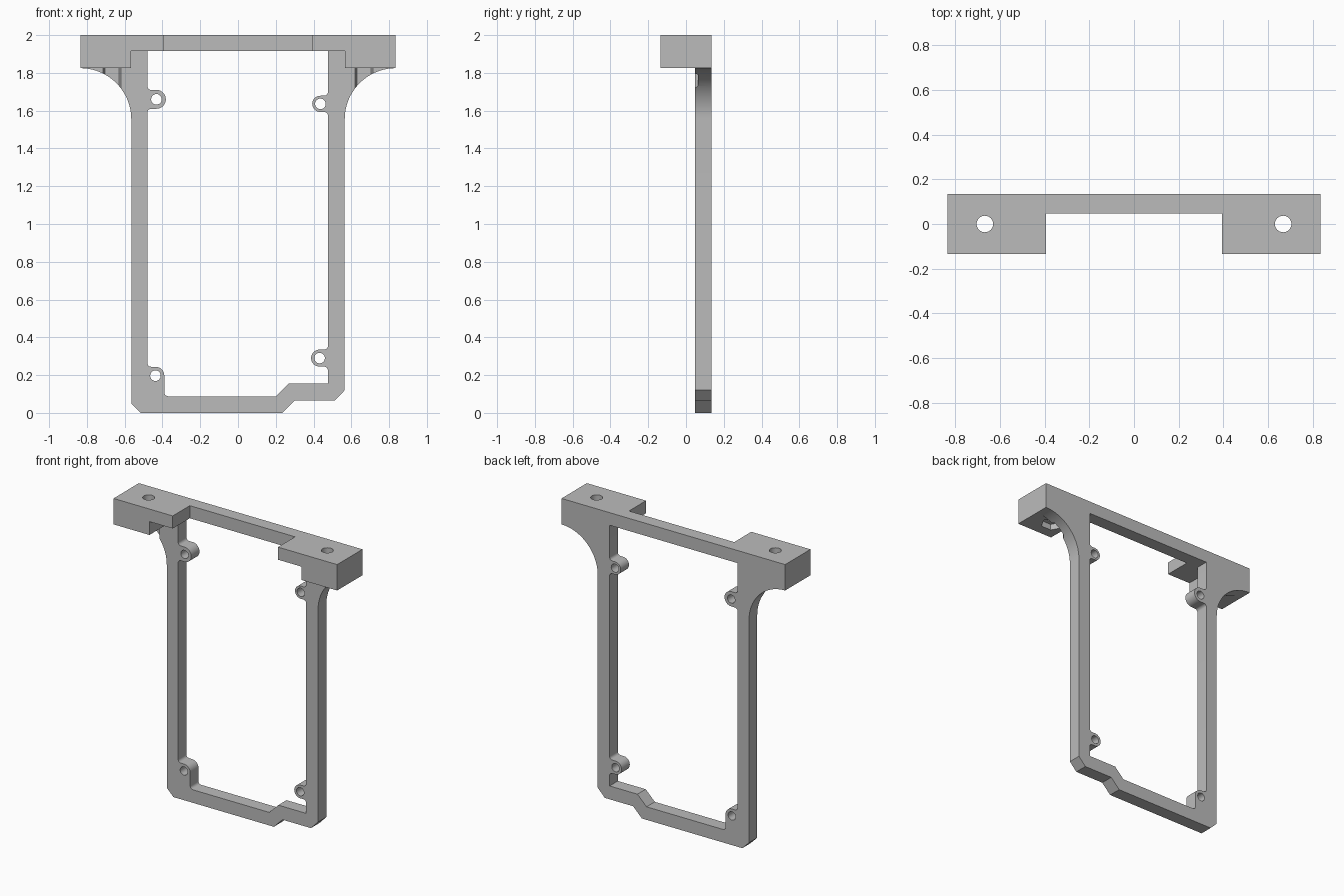
import bpy, bmesh
from math import pi, sin, cos
from mathutils import Matrix

cube = bpy.data.objects.get("Cube")
if cube:
    bpy.data.objects.remove(cube)

FRONT, MID, BACK = -0.135, 0.047, 0.135   # depth planes
HALF, TOP, UNDER, SILL = 0.835, 2.0, 1.825, 1.915
SCREW_X = 0.667

grey = bpy.data.materials.new("plain grey")
grey.use_nodes = True
grey.diffuse_color = (0.5, 0.5, 0.5, 1)
grey.node_tree.nodes["Principled BSDF"].inputs["Base Color"].default_value = (0.5, 0.5, 0.5, 1)


def arc(cx, cz, r, start, end, steps=8):
    """Points along an arc, angles in units of pi."""
    angles = [pi * (start + (end - start) * i / steps) for i in range(steps + 1)]
    return [(cx + r * cos(a), cz + r * sin(a)) for a in angles]


def add_object(name, bm):
    bmesh.ops.recalc_face_normals(bm, faces=bm.faces)
    mesh = bpy.data.meshes.new(name)
    bm.to_mesh(mesh)
    bm.free()
    mesh.materials.append(grey)
    obj = bpy.data.objects.new(name, mesh)
    bpy.context.collection.objects.link(obj)
    return obj


def plate(name, loops, y0, y1):
    """Extrude an outline with holes (x, z loops) along the depth."""
    bm = bmesh.new()
    edges = []
    for loop in loops:
        verts = [bm.verts.new((x, y0, z)) for x, z in loop]
        edges += [bm.edges.new((v, verts[i - 1])) for i, v in enumerate(verts)]
    bmesh.ops.triangle_fill(bm, edges=edges, use_beauty=True, normal=(0, -1, 0))
    bmesh.ops.dissolve_limit(bm, angle_limit=0.01, verts=[], edges=bm.edges)
    side = bmesh.ops.extrude_face_region(bm, geom=bm.faces[:])["geom"]
    moved = [g for g in side if isinstance(g, bmesh.types.BMVert)]
    bmesh.ops.translate(bm, verts=moved, vec=(0, y1 - y0, 0))
    return add_object(name, bm)


def post(name, x, r, sides, z0, z1):
    """Upright prism used as a cutter."""
    bm = bmesh.new()
    place = Matrix.Translation((x, 0, (z0 + z1) / 2)) @ Matrix.Rotation(pi / 2, 4, 'Z')
    bmesh.ops.create_cone(bm, cap_ends=True, segments=sides, radius1=r, radius2=r,
                          depth=z1 - z0, matrix=place)
    obj = add_object(name, bm)
    obj.hide_render = True
    obj.hide_set(True)
    return obj


def cut(obj, cutter):
    mod = obj.modifiers.new(cutter.name, 'BOOLEAN')
    mod.operation, mod.solver, mod.object = 'DIFFERENCE', 'EXACT', cutter


def boss(wall, cx, cz, r, f=0.02):
    """Window edge going down a left wall around a screw boss."""
    return (arc(wall + f, cz + r + f, f, 1, 1.5, 5) + arc(cx, cz, r, 0.5, -0.5, 16)
            + arc(wall + f, cz - r - f, f, 0.5, 1, 5))


def mirror(points):
    return [(-x, z) for x, z in reversed(points)]


# Outer outline: wide top, curved shoulders, chamfered and stepped bottom
shoulder = arc(-HALF, 1.555, 0.27, 0.5, 0, 20)
outer = [(-HALF, TOP)] + shoulder + [
    (-0.565, 0.05), (-0.515, 0), (0.235, 0), (0.3, 0.065), (0.512, 0.065), (0.565, 0.12),
] + mirror(shoulder) + [(HALF, TOP)]

# Window outline, with the four screw bosses growing from its walls
low_x, low_z, low_r, f = -0.437, 0.197, 0.047, 0.02
window = [(-0.48, SILL)] + boss(-0.48, -0.432, 1.66, 0.05)
window += arc(-0.48 + f, low_z + low_r + f, f, 1, 1.5, 5)
window += arc(low_x, low_z, low_r, 0.5, 0, 8)
window += arc(low_x + low_r + f, 0.088 + f, f, 1, 1.5, 5)
window += [(0.2, 0.088), (0.268, 0.155), (0.476, 0.155)]
window += mirror(boss(-0.476, -0.432, 0.29, 0.045))
window += mirror(boss(-0.476, -0.436, 1.636, 0.043))
window += [(0.476, SILL)]

# Screw holes through the bosses
holes = [arc(x, z, 0.028, 0, 2 * 23 / 24, 23) for x, z in
         [(-0.432, 1.66), (0.436, 1.636), (0.432, 0.29), (low_x, low_z)]]
frame = plate("frame", [outer, window] + holes, MID, BACK)

# Mounting blocks with a stepped underside, screw hole and nut recess
parts = [frame]
for side, name in ((-1, "right"), (1, "left")):
    step = 0.567 * side
    inner = 0.393 * side
    profile = [(HALF * side, TOP), (HALF * side, UNDER), (step, UNDER),
               (step, SILL), (inner, SILL), (inner, TOP)]
    block = plate(name + "_mounting_block", [profile], FRONT, MID)
    hole = post(name + "_hole_cutter", SCREW_X * side, 0.037, 32, 1.7, 2.1)
    recess = post(name + "_nut_cutter", SCREW_X * side, 0.074, 6, 1.5, 1.865)
    cut(block, hole)
    cut(block, recess)
    cut(frame, recess)
    parts.append(block)

# Smooth the curves and keep the corners crisp
for obj in parts:
    bpy.ops.object.select_all(action='DESELECT')
    obj.select_set(True)
    bpy.context.view_layer.objects.active = obj
    for mod in [m.name for m in obj.modifiers]:
        bpy.ops.object.modifier_apply(modifier=mod)
    bpy.ops.object.shade_smooth_by_angle(angle=pi / 6)
for obj in [o for o in bpy.context.collection.objects if o.name.endswith("_cutter")]:
    bpy.data.objects.remove(obj)
